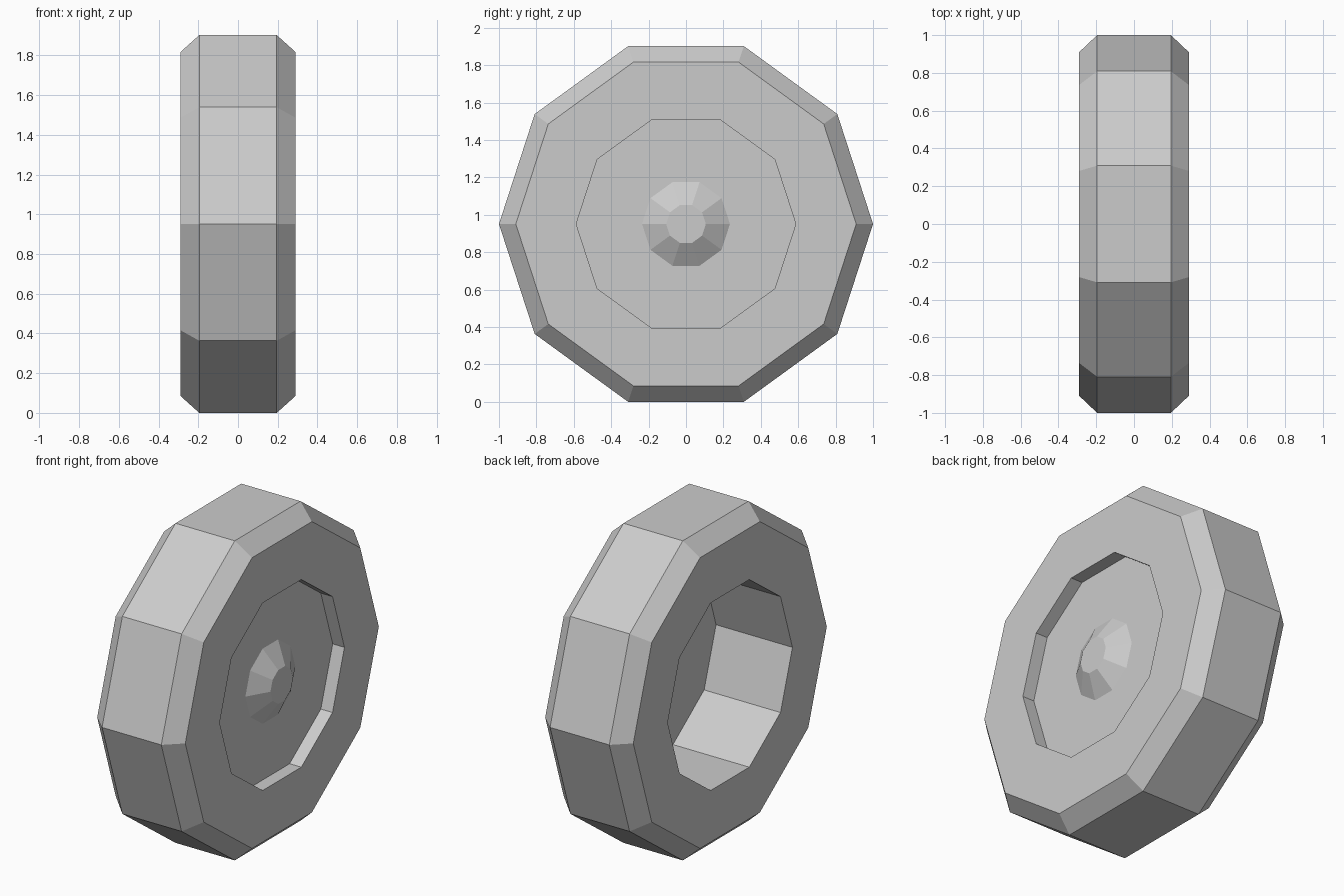
import bpy, bmesh
from math import cos, sin, pi

if "Cube" in bpy.data.objects:
    bpy.data.objects.remove(bpy.data.objects["Cube"])

SIDES = 10
CENTRE_Z = sin(2 * pi / 5)  # flat of the decagon rests on the ground


def lathe(name, profile, closed=False, cap_end=False):
    """Spin (x, radius) points around the x axis into flat-sided rings."""
    bm = bmesh.new()
    rings = [[bm.verts.new((x, r * cos(2 * pi * i / SIDES),
                            CENTRE_Z + r * sin(2 * pi * i / SIDES)))
              for i in range(SIDES)] for x, r in profile]
    pairs = list(zip(rings, rings[1:]))
    if closed:
        pairs.append((rings[-1], rings[0]))
    for a, b in pairs:
        for i in range(SIDES):
            j = (i + 1) % SIDES
            bm.faces.new((a[i], a[j], b[j], b[i]))
    if cap_end:
        bm.faces.new(rings[-1])
    bm.normal_update()
    if closed:
        bmesh.ops.recalc_face_normals(bm, faces=bm.faces)
    mesh = bpy.data.meshes.new(name)
    bm.to_mesh(mesh)
    bm.free()
    obj = bpy.data.objects.new(name, mesh)
    bpy.context.collection.objects.link(obj)
    return obj


# Tyre: bevelled ring with a straight bore
lathe("tyre", [(-0.29, 0.587), (-0.29, 0.91), (-0.195, 1.0),
               (0.195, 1.0), (0.29, 0.91), (0.29, 0.587)], closed=True)

# Wheel disc: thin recessed plate with a tapered hub on its outer (+x) side
lathe("wheel_disc", [(0.213, 0.587), (0.213, 0.235), (0.288, 0.106)], cap_end=True)
